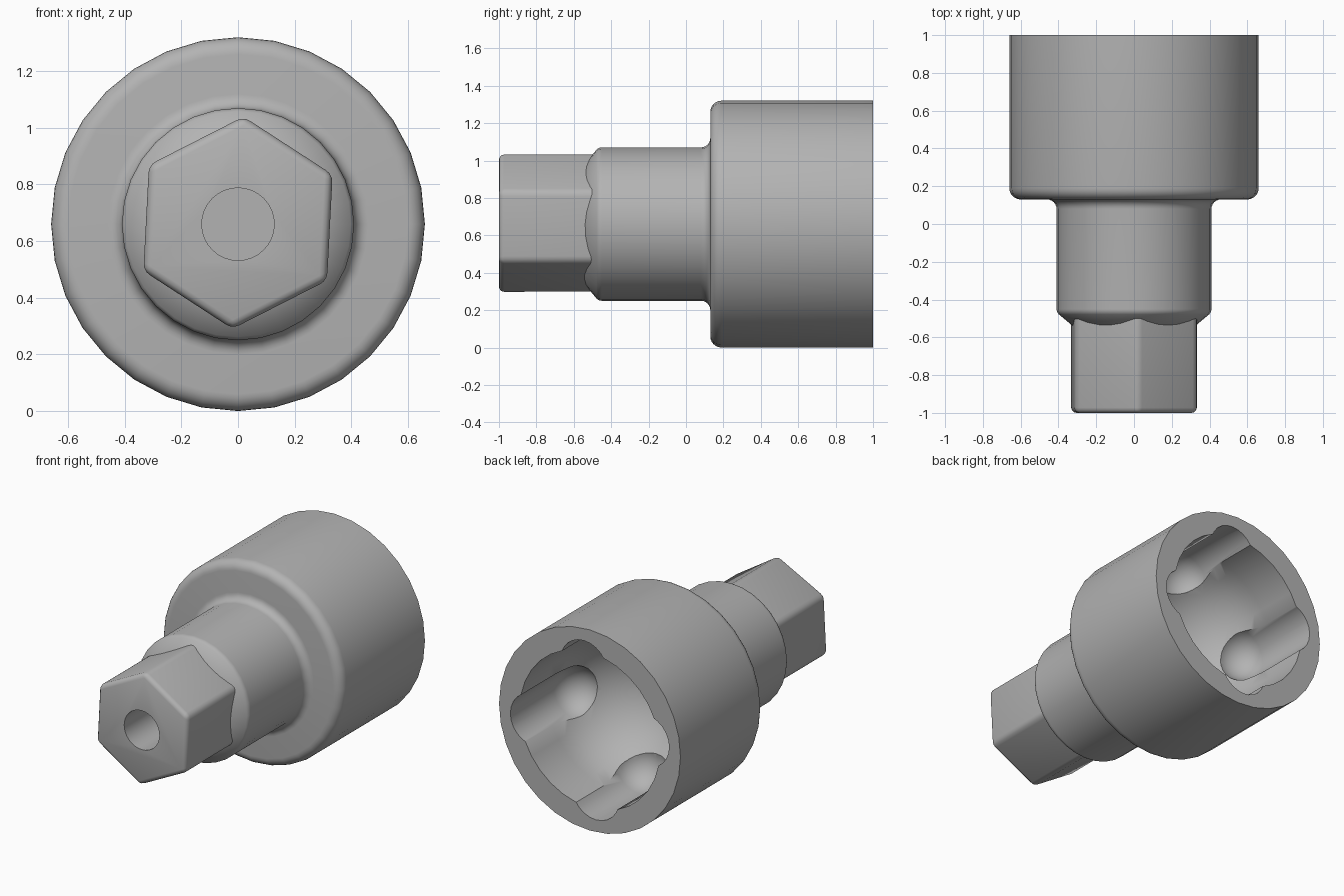
import bpy, bmesh
from math import sin, cos, pi, radians
from mathutils import Matrix, Vector

if "Cube" in bpy.data.objects:
    bpy.data.objects.remove(bpy.data.objects["Cube"])

AXIS_Z = 0.66
steel = bpy.data.materials.new("grey_steel")
steel.use_nodes = True
GREY = (0.45, 0.45, 0.45, 1)
steel.diffuse_color = GREY
steel.node_tree.nodes["Principled BSDF"].inputs["Base Color"].default_value = GREY


def finish(name, bm):
    bmesh.ops.recalc_face_normals(bm, faces=bm.faces)
    mesh = bpy.data.meshes.new(name)
    bm.to_mesh(mesh)
    bm.free()
    ob = bpy.data.objects.new(name, mesh)
    bpy.context.collection.objects.link(ob)
    mesh.materials.append(steel)
    return ob


def arc(r, y, rad, start, end, n=6):
    """Profile points (radius, y) on a rounded corner."""
    return [(r + rad * cos(radians(start + (end - start) * i / n)),
             y + rad * sin(radians(start + (end - start) * i / n)))
            for i in range(n + 1)]


def lathe(name, profile, sides=32, x=0, z=AXIS_Z):
    """Spin a closed profile, ending on the axis at both ends, around y."""
    bm = bmesh.new()
    verts = [bm.verts.new((r + x, y, z)) for r, y in profile]
    edges = [bm.edges.new(pair) for pair in zip(verts, verts[1:])]
    bmesh.ops.spin(bm, geom=verts + edges, cent=(x, 0, z), axis=(0, 1, 0),
                   angle=2 * pi, steps=sides)
    bmesh.ops.remove_doubles(bm, verts=bm.verts, dist=0.0005)
    return finish(name, bm)


def cut(ob, cutters):
    """Subtract the cutters, bake the result and drop them."""
    for c in cutters:
        c.hide_render = True
        m = ob.modifiers.new("cut", "BOOLEAN")
        m.operation, m.solver, m.object = "DIFFERENCE", "EXACT", c
    bpy.context.view_layer.update()
    baked = bpy.data.meshes.new_from_object(
        ob.evaluated_get(bpy.context.evaluated_depsgraph_get()))
    ob.modifiers.clear()
    ob.data = baked
    for c in cutters:
        bpy.data.objects.remove(c)


def smooth(ob, angle):
    bpy.ops.object.select_all(action="DESELECT")
    ob.select_set(True)
    bpy.context.view_layer.objects.active = ob
    bpy.ops.object.shade_smooth_by_angle(angle=radians(angle))


# Cup and neck: chamfered neck, filleted shoulder, rounded cup, hollow bowl
BORE = 0.51
profile = [(0, -0.56), (0.30, -0.56)]
profile += arc(0.37, -0.45, 0.04, -45, 0, 4)
profile += arc(0.46, 0.08, 0.05, 180, 90)
profile += arc(0.60, 0.19, 0.06, -90, 0)
profile += [(0.66, 1), (BORE, 1)]
profile += arc(0, 0.72, BORE, 0, -90, 12)
profile[-1] = (0, profile[-1][1])
cup = lathe("cup_and_neck", profile)

# Four ball tracks with round inner ends
tracks = []
for k in range(4):
    a = radians(90 * k - 6)
    capsule = [(0, 1.1), (0.17, 1.1)] + arc(0, 0.55, 0.17, 0, -90, 8)
    capsule[-1] = (0, capsule[-1][1])
    tracks.append(lathe("track_cutter", capsule, 24,
                        0.41 * cos(a), AXIS_Z + 0.41 * sin(a)))
cut(cup, tracks)
smooth(cup, 42)

# Hexagonal drive end, slightly turned, with softened edges
bm = bmesh.new()
bmesh.ops.create_cone(bm, cap_ends=True, segments=6, radius1=0.375, radius2=0.375,
                      depth=0.6)
bmesh.ops.rotate(bm, verts=bm.verts, matrix=Matrix.Rotation(radians(90), 3, "X"))
top = max(bm.verts, key=lambda v: v.co.z)
turn = Vector((top.co.x, top.co.z)).angle_signed(Vector((sin(radians(3)), cos(radians(3)))))
bmesh.ops.rotate(bm, verts=bm.verts, matrix=Matrix.Rotation(turn, 3, "Y"))
bmesh.ops.translate(bm, verts=bm.verts, vec=(0, -0.7, AXIS_Z + 0.005))
soft = [e for e in bm.edges if min(v.co.y for v in e.verts) < -0.9]
bmesh.ops.bevel(bm, geom=soft, offset=0.028, segments=3, profile=0.5, affect="EDGES")
hexagon = finish("hex_drive", bm)

# Blind centre hole
cut(hexagon, [lathe("hole_cutter", [(0, -1.1), (0.128, -1.1), (0.128, -0.6), (0, -0.6)])])
smooth(hexagon, 35)
